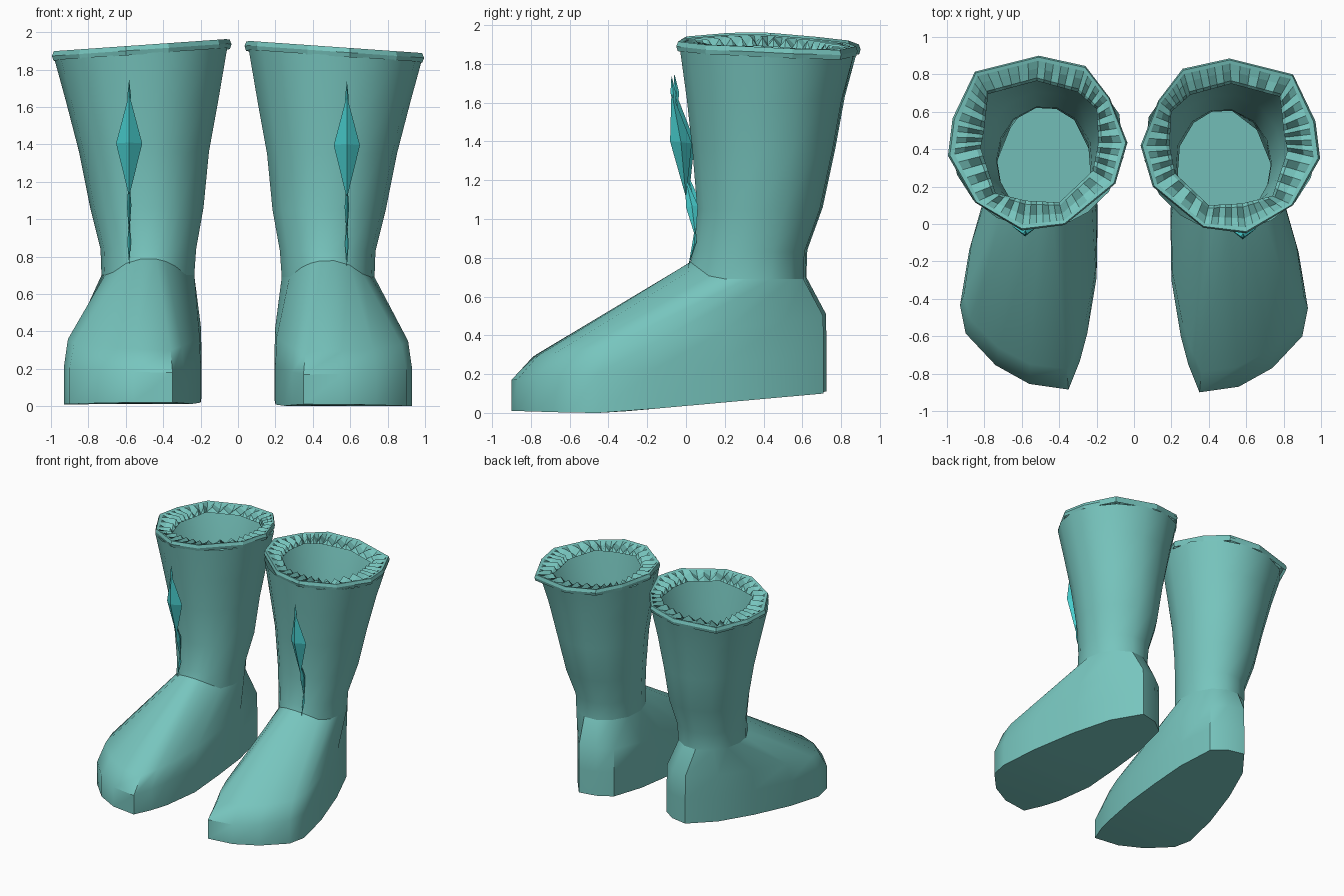
import bpy, bmesh, math
from mathutils import Vector

if "Cube" in bpy.data.objects:
    bpy.data.objects.remove(bpy.data.objects["Cube"])


def make_material(name, rgb):
    m = bpy.data.materials.new(name)
    m.diffuse_color = (*rgb, 1)
    m.use_nodes = True
    m.node_tree.nodes["Principled BSDF"].inputs["Base Color"].default_value = m.diffuse_color
    return m


TEAL = make_material("teal leather", (0.185, 0.56, 0.515))
CYAN = make_material("bright cyan", (0.065, 0.62, 0.62))


def build(name, rings, mat, place, closed=True, cap=False, smooth=None):
    """Loft rings of equal length into a skin, placed by (mirror, dy, dz)."""
    sx, dy, dz = place
    bm = bmesh.new()
    rows = [[bm.verts.new((x * sx, y + dy, z + dz)) for x, y, z in r] for r in rings]
    n = len(rows[0])
    for a, b in zip(rows, rows[1:]):
        for i in range(n if closed else n - 1):
            j = (i + 1) % n
            q = [a[i], a[j], b[j], b[i]]
            bm.faces.new(q if sx > 0 else q[::-1])
    if cap:
        f = bm.faces.new(rows[0][::-1] if sx > 0 else rows[0])
        bmesh.ops.triangulate(bm, faces=[f])
    finish(bm, name, mat, smooth)


def finish(bm, name, mat, smooth=None):
    me = bpy.data.meshes.new(name)
    bm.to_mesh(me)
    bm.free()
    me.materials.append(mat)
    ob = bpy.data.objects.new(name, me)
    bpy.context.collection.objects.link(ob)
    if smooth:
        bpy.ops.object.select_all(action='DESELECT')
        ob.select_set(True)
        bpy.context.view_layer.objects.active = ob
        bpy.ops.object.shade_smooth_by_angle(angle=math.radians(smooth))


def gem(name, top, bottom, front, back, half, place):
    """Long faceted crystal from four (y, z) corners and a half width."""
    sx, dy, dz = place
    cx = 0.582
    my, mz = (front[0] + back[0]) / 2, (front[1] + back[1]) / 2
    bm = bmesh.new()
    P = lambda x, y, z: bm.verts.new((x * sx, y + dy, z + dz))
    t, b = P(cx, *top), P(cx, *bottom)
    belt = [P(cx, *front), P(cx + half, my, mz), P(cx, *back), P(cx - half, my, mz)]
    for i in range(4):
        j = (i + 1) % 4
        bm.faces.new((belt[i], belt[j], t))
        bm.faces.new((belt[j], belt[i], b))
    bmesh.ops.recalc_face_normals(bm, faces=bm.faces)
    finish(bm, name, CYAN)


# Sole outline, counter-clockwise from the toe, and matching ankle angles
SOLE = [(.35, -.9), (.56, -.87), (.74, -.77), (.9, -.6), (.93, -.45), (.88, -.15),
        (.78, .2), (.66, .5), (.5, .71), (.36, .68), (.25, .6), (.2, .3),
        (.195, 0), (.2, -.3), (.25, -.6), (.29, -.75)]
ANGLES = [-100, -82, -62, -42, -22, 0, 25, 50, 80, 105, 130, 160, 190, 215, 235, 248]

# Cuff outlines
OUTER = [(.035, .42), (.13, .66), (.26, .83), (.51, .885), (.85, .8), (.97, .55),
         (.995, .35), (.85, .1), (.6, -.05), (.37, -.02), (.1, .2)][::-1]
INNER = [(.19, .42), (.2, .6), (.3, .69), (.52, .75), (.78, .68), (.8, .5),
         (.82, .39), (.74, .15), (.58, .11), (.4, .1), (.22, .27)][::-1]


def oval(x0, x1, y0, y1, zfun):
    pts = []
    for a in ANGLES:
        a = math.radians(a)
        x = (x0 + x1) / 2 + (x1 - x0) / 2 * math.cos(a)
        y = (y0 + y1) / 2 + (y1 - y0) / 2 * math.sin(a)
        pts.append((x, y, zfun(x, y)))
    return pts


def sole_z(y):
    return .09 * max(0, y + .4) + .03 * max(0, -.55 - y)


def top_z(x, y):
    return 1.957 - .07 * x - .06 * max(0, y - .35)


def subdivide(loop, k):
    out = []
    for i, p in enumerate(loop):
        a, b = Vector(p), Vector(loop[(i + 1) % len(loop)])
        out += [a.lerp(b, s / k) for s in range(k)]
    return out


ankle = oval(.23, .73, .02, .61, lambda x, y: .69 + .09 * max(0, (.14 - y) / .12))


def foot_rings():
    low = [(x, y, sole_z(y)) for x, y in SOLE]
    mid, shoulder = [], []
    for (x, y), a in zip(SOLE, ankle):
        u = (y + .9) / 1.61
        mid.append((x, y, .17 + .13 * u))
        f = .12 - .09 * u
        shoulder.append((x + (a[0] - x) * f, y + (a[1] - y) * f, .29 + .21 * u))
    return [low, mid, shoulder, ankle]


def leg_rings():
    rings = [ankle]
    for x0, x1, y0, y1, z in [(.22, .735, .035, .615, .83), (.18, .79, .055, .695, 1.05),
                              (.15, .85, .03, .76, 1.35), (.1, .92, 0, .81, 1.62)]:
        rings.append(oval(x0, x1, y0, y1, lambda x, y: z))
    rings.append(oval(.05, .98, -.035, .87, lambda x, y: top_z(x, y) - .045))
    return rings


def cuff_rings():
    outer, inner = subdivide(OUTER, 6), subdivide(INNER, 6)
    rings = []
    # blend toward inner edge, drop below rim, flute depth
    for f, drop, flute in [(.05, .05, 0), (0, .025, 0), (.06, 0, 0), (.2, .005, 0),
                           (.5, .02, .018), (.88, .03, .022), (1, .05, 0)]:
        r = []
        for i, (o, n) in enumerate(zip(outer, inner)):
            p = o.lerp(n, f)
            r.append((p.x, p.y, top_z(p.x, p.y) - drop + (flute if i % 2 else -flute)))
        rings.append(r)
    return rings


for side, place in (("right", (1, 0, 0)), ("left", (-1, .015, .01))):
    build(side + "_foot", foot_rings(), TEAL, place, cap=True, smooth=40)
    build(side + "_leg", leg_rings(), TEAL, place, smooth=50)
    build(side + "_cuff", cuff_rings(), TEAL, place)
    # Crystal charm hanging down the shin
    gem(side + "_large_crystal", (-.075, 1.66), (0, 1.11), (-.082, 1.4), (.03, 1.39), .07, place)
    gem(side + "_small_crystal", (-.005, 1.22), (.05, .9), (0, 1.06), (.062, 1.07), .012, place)
    gem(side + "_upper_strand", (-.075, 1.74), (-.06, 1.55), (-.08, 1.65), (-.05, 1.64), .01, place)
    gem(side + "_lower_strand", (.05, .98), (.01, .745), (.03, .86), (.055, .88), .01, place)
